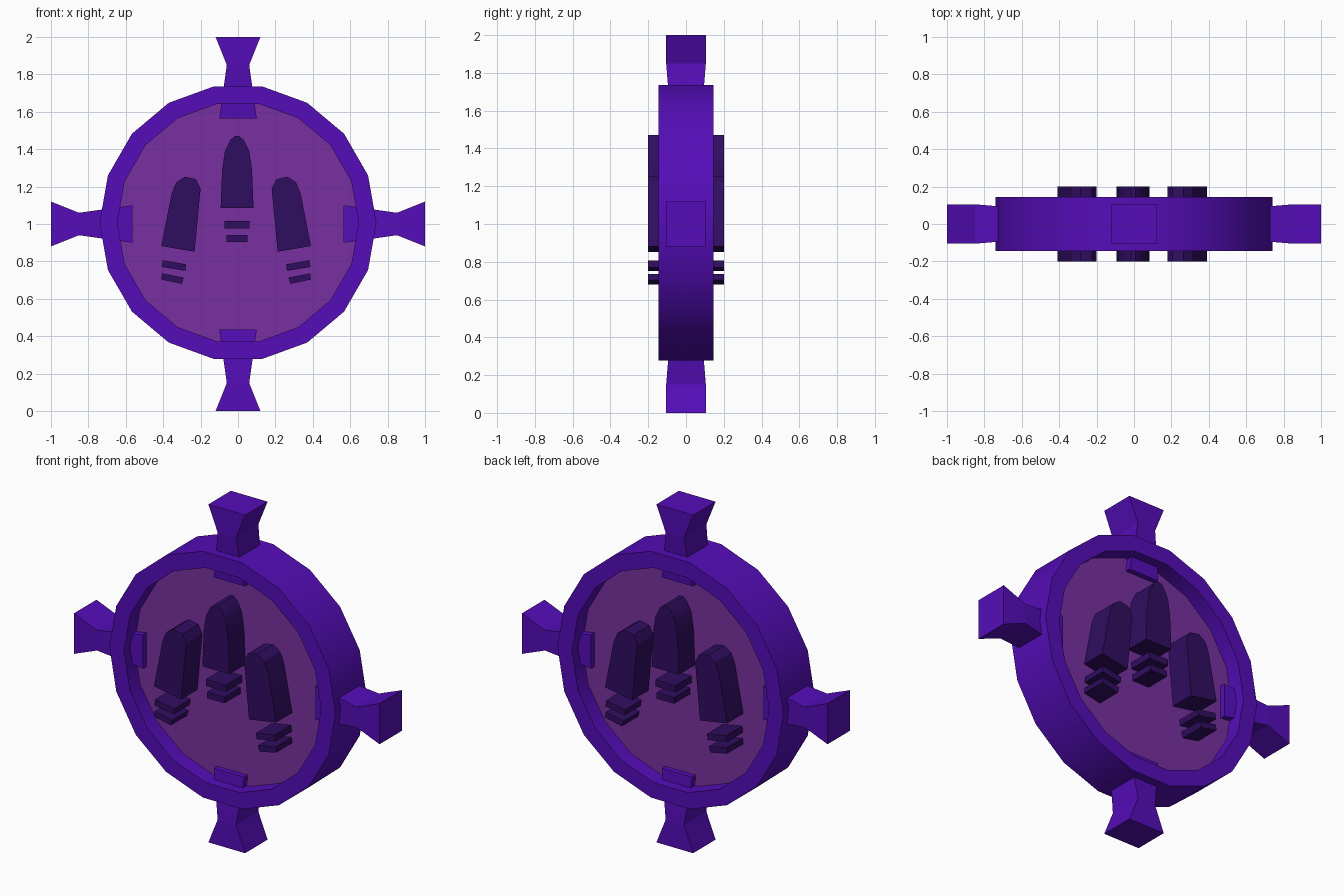
import bpy, bmesh, math
from math import radians, sin, cos
from mathutils import Matrix, Vector

if "Cube" in bpy.data.objects:
    bpy.data.objects.remove(bpy.data.objects["Cube"])

CZ = 1.007          # ring centre height
SIDES = 18


def material(name, rgba):
    m = bpy.data.materials.new(name)
    m.diffuse_color = rgba
    m.use_nodes = True
    m.node_tree.nodes["Principled BSDF"].inputs["Base Color"].default_value = m.diffuse_color
    return m


PURPLE = material("purple", (0.09, 0.004, 0.48, 1))
DARK = material("dark_purple", (0.03, 0.004, 0.12, 1))
GLASS = material("tinted_glass", (0.19, 0.03, 0.35, 0.7))


def finish(bm, name, mat, smooth=False):
    bmesh.ops.recalc_face_normals(bm, faces=bm.faces)
    me = bpy.data.meshes.new(name)
    bm.to_mesh(me)
    bm.free()
    ob = bpy.data.objects.new(name, me)
    bpy.context.collection.objects.link(ob)
    me.materials.append(mat)
    if smooth:
        bpy.ops.object.select_all(action='DESELECT')
        ob.select_set(True)
        bpy.context.view_layer.objects.active = ob
        bpy.ops.object.shade_smooth_by_angle(angle=radians(30))
    return ob


def loft(bm, loops, closed):
    """Join equal-length point loops; cap the ends unless closed."""
    rows = [[bm.verts.new(p) for p in loop] for loop in loops]
    n = len(rows[0])
    pairs = list(zip(rows, rows[1:])) + ([(rows[-1], rows[0])] if closed else [])
    for a, b in pairs:
        for i in range(n):
            j = (i + 1) % n
            bm.faces.new((a[i], a[j], b[j], b[i]))
    if not closed:
        bm.faces.new(rows[0])
        bm.faces.new(rows[-1])


def circle(r, y):
    return [(r * cos(2 * math.pi * i / SIDES), y, CZ + r * sin(2 * math.pi * i / SIDES))
            for i in range(SIDES)]


def prism(name, outline, half, mat, smooth=False):
    bm = bmesh.new()
    loft(bm, [[(x, y, z) for x, z in outline] for y in (-half, half)], False)
    return finish(bm, name, mat, smooth)


# Outer ring
bm = bmesh.new()
loft(bm, [circle(0.74, -0.145), circle(0.74, 0.145),
          circle(0.645, 0.145), circle(0.645, -0.145)], True)
finish(bm, "ring", PURPLE, True)

# Glass pane
bm = bmesh.new()
loft(bm, [circle(0.65, -0.05), circle(0.65, 0.05)], False)
finish(bm, "glass_pane", GLASS)

# Four flared prongs: (radius, half width, half depth)
for k, side in enumerate(("top", "left", "bottom", "right")):
    rot = Matrix.Rotation(-k * math.pi / 2, 4, 'Y')
    bm = bmesh.new()
    loft(bm, [[rot @ Vector((sx * w, sy * d, r)) + Vector((0, 0, 1))
               for sx, sy in ((-1, -1), (1, -1), (1, 1), (-1, 1))]
              for r, w, d in ((0.565, 0.1, 0.082), (0.85, 0.06, 0.105), (1.0, 0.12, 0.105))], False)
    finish(bm, "prong_" + side, PURPLE)

# Raised emblem, passing through the pane to both sides
AXIS = -0.005       # emblem centre line
centre = {
    "petal": [(-.088, 1.085), (.088, 1.085), (.08, 1.29), (.065, 1.39), (.035, 1.45),
              (.012, 1.47), (-.012, 1.47), (-.035, 1.45), (-.065, 1.39), (-.08, 1.29)],
    "upper_bar": [(-.066, .975), (.066, .975), (.066, 1.015), (-.066, 1.015)],
    "lower_bar": [(-.057, .905), (.057, .905), (.057, .942), (-.057, .942)],
}
sides = {
    "petal": [(.222, .852), (.4, .882), (.345, 1.163), (.32, 1.223), (.275, 1.253),
              (.215, 1.24), (.19, 1.19)],
    "upper_bar": [(.267, .784), (.392, .807), (.397, .77), (.272, .75)],
    "lower_bar": [(.28, .714), (.396, .736), (.4, .703), (.29, .68)],
}
for part, pts in centre.items():
    prism("centre_" + part, [(x + AXIS, z) for x, z in pts], 0.2, DARK, True)
for label, s in (("left", -1), ("right", 1)):
    for part, pts in sides.items():
        prism(f"{label}_{part}", [(s * x - 0.01, z) for x, z in pts], 0.2, DARK, True)
